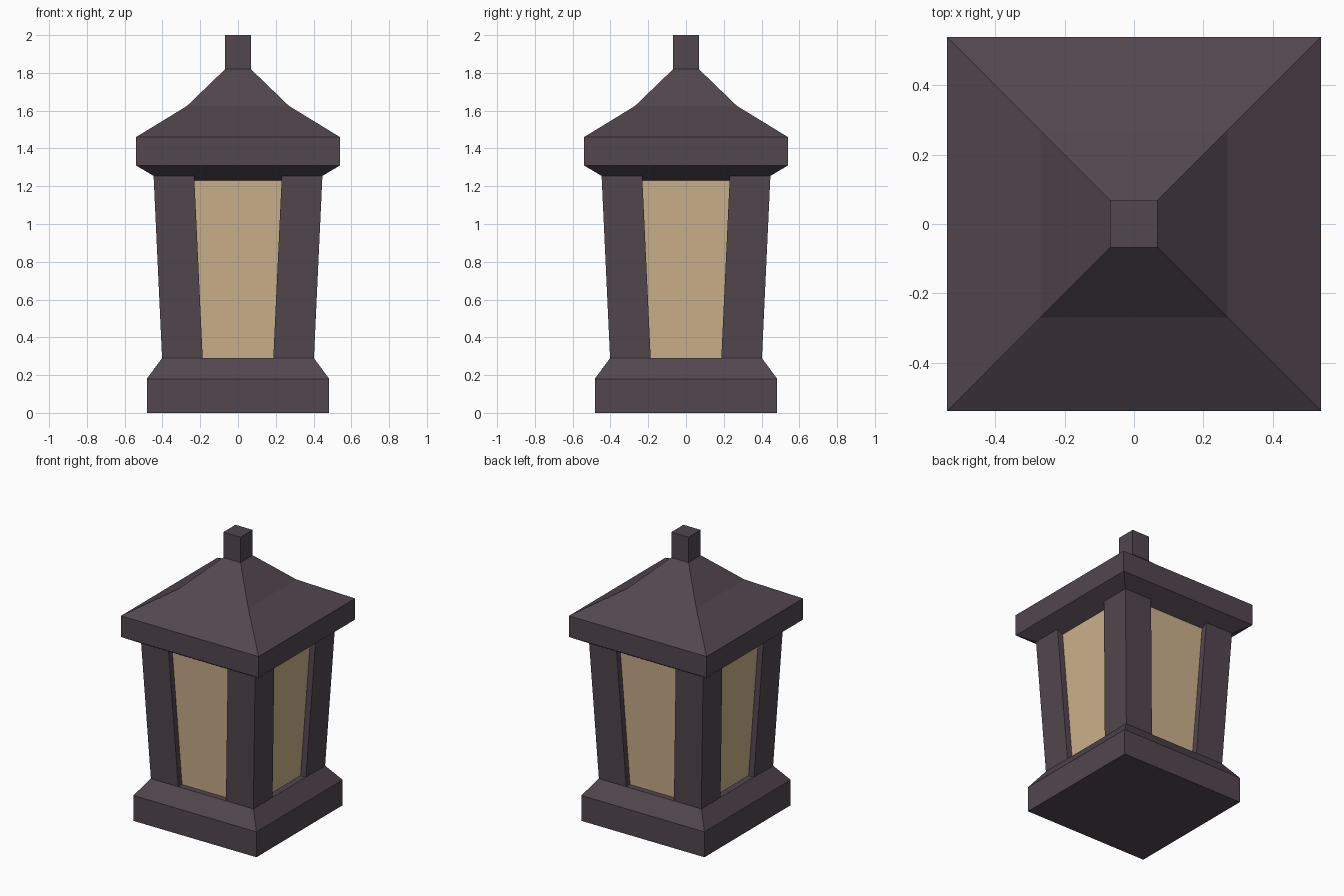
import bpy, bmesh

if "Cube" in bpy.data.objects:
    bpy.data.objects.remove(bpy.data.objects["Cube"])


def material(name, color):
    m = bpy.data.materials.new(name)
    m.diffuse_color = color
    m.use_nodes = True
    m.node_tree.nodes["Principled BSDF"].inputs["Base Color"].default_value = m.diffuse_color
    return m


iron = material("dark_metal", (0.085, 0.063, 0.078, 1))
amber = material("warm_glass", (0.60, 0.445, 0.26, 1))


def loft(name, rings, mat):
    """Stack of rectangular rings (x0, x1, y0, y1, z), capped at both ends."""
    bm = bmesh.new()
    loops = [[bm.verts.new((x, y, z)) for x, y in ((x0, y0), (x1, y0), (x1, y1), (x0, y1))]
             for x0, x1, y0, y1, z in rings]
    bm.faces.new(loops[0][::-1])
    bm.faces.new(loops[-1])
    for a, b in zip(loops, loops[1:]):
        for i in range(4):
            j = (i + 1) % 4
            bm.faces.new((a[i], a[j], b[j], b[i]))
    bmesh.ops.recalc_face_normals(bm, faces=bm.faces)
    me = bpy.data.meshes.new(name)
    bm.to_mesh(me)
    bm.free()
    me.materials.append(mat)
    ob = bpy.data.objects.new(name, me)
    bpy.context.collection.objects.link(ob)
    return ob


def square_loft(name, profile, mat):
    """Centred square tower from (half width, z) points."""
    return loft(name, [(-h, h, -h, h, z) for h, z in profile], mat)


# Plinth with sloped shoulder
square_loft("base", [(0.483, 0), (0.483, 0.18), (0.402, 0.29)], iron)

# Tapered lamp box behind the posts
square_loft("glass", [(0.36, 0.29), (0.405, 1.23)], amber)

# Corner posts, leaning outward with the taper
for sx, side in ((-1, "left"), (1, "right")):
    for sy, end in ((-1, "front"), (1, "back")):
        loft(f"{end}_{side}_post",
             [(sx * i, sx * o, sy * i, sy * o, z)
              for i, o, z in ((0.187, 0.402, 0.29), (0.232, 0.447, 1.257))], iron)

# Roof: sloped underside, fascia and flared two-pitch top
square_loft("roof", [(0.405, 1.23), (0.54, 1.31), (0.54, 1.46),
                     (0.27, 1.625), (0.068, 1.82)], iron)

# Finial block
square_loft("finial", [(0.068, 1.82), (0.068, 2.0)], iron)
